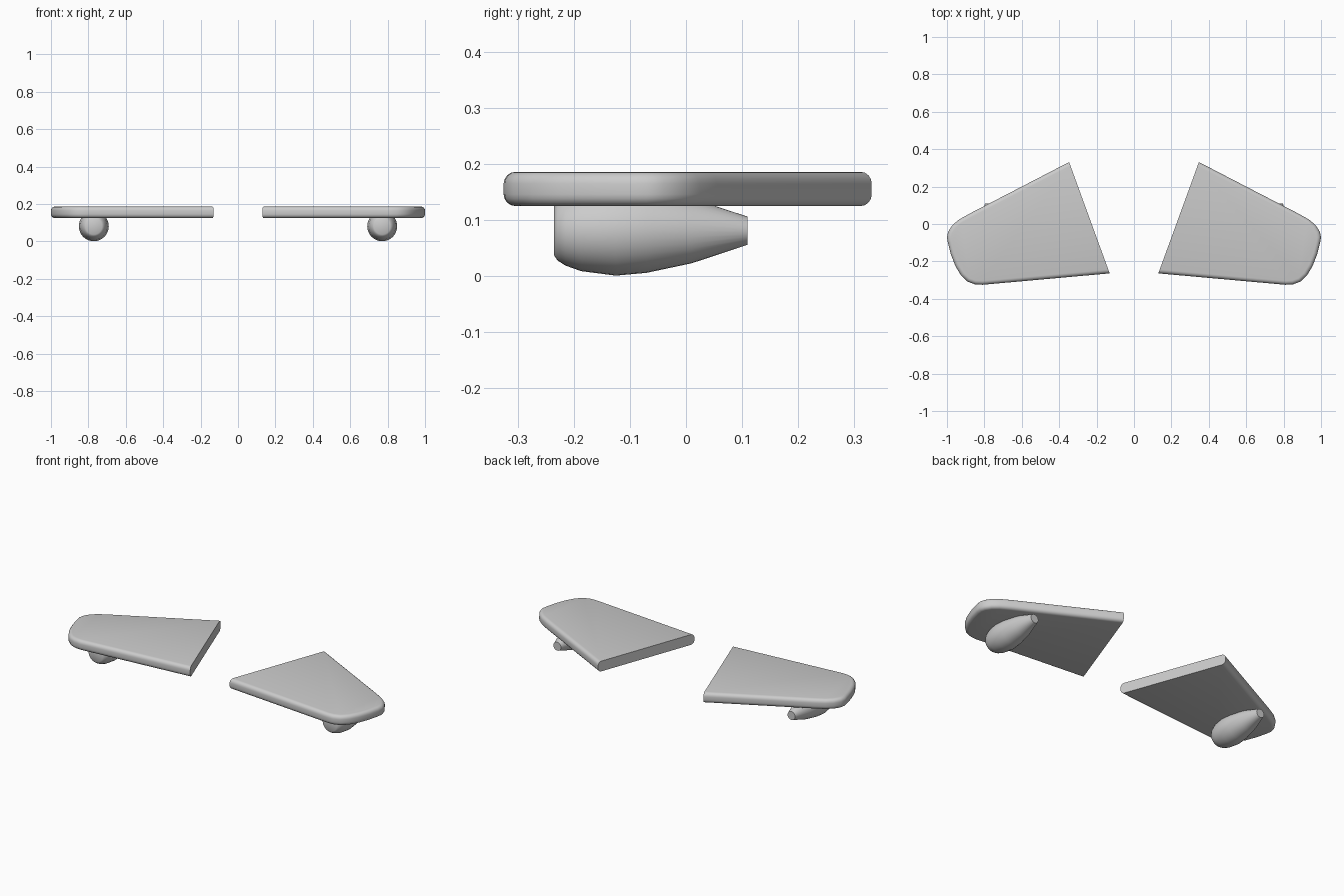
import bpy
import bmesh
import math
from mathutils import Vector

cube = bpy.data.objects.get("Cube")
if cube:
    bpy.data.objects.remove(cube, do_unlink=True)

grey = bpy.data.materials.new("plain grey")
grey.use_nodes = True
grey.diffuse_color = (0.6, 0.6, 0.6, 1)
grey.node_tree.nodes["Principled BSDF"].inputs["Base Color"].default_value = (0.6, 0.6, 0.6, 1)

# Wing outline: root leading, round the tip, to root trailing
WING = [(0.13, -0.264), (0.81, -0.325), (0.85, -0.323), (0.89, -0.308),
        (0.925, -0.275), (0.955, -0.225), (0.98, -0.16), (0.995, -0.10),
        (1.0, -0.07), (0.993, -0.04), (0.97, -0.005), (0.935, 0.024),
        (0.88, 0.055), (0.347, 0.331)]
BOTTOM, TOP = 0.125, 0.186

# Pod profile: (y, radius)
POD = [(-0.235, 0), (-0.235, 0.044), (-0.229, 0.053), (-0.215, 0.062),
       (-0.187, 0.072), (-0.125, 0.08), (-0.07, 0.075), (0.01, 0.058),
       (0.11, 0.025), (0.11, 0)]
POD_X, POD_Z, SIDES = 0.771, 0.081, 32


def finish(name, bm):
    bmesh.ops.recalc_face_normals(bm, faces=bm.faces)
    mesh = bpy.data.meshes.new(name)
    bm.to_mesh(mesh)
    bm.free()
    mesh.materials.append(grey)
    obj = bpy.data.objects.new(name, mesh)
    bpy.context.collection.objects.link(obj)
    bpy.ops.object.select_all(action='DESELECT')
    obj.select_set(True)
    bpy.context.view_layer.objects.active = obj
    bpy.ops.object.shade_smooth_by_angle(angle=math.radians(40))


def wing(name, side):
    bm = bmesh.new()
    base = bm.faces.new([bm.verts.new((side * x, y, BOTTOM)) for x, y in WING])
    up = bmesh.ops.extrude_face_region(bm, geom=[base], use_keep_orig=True)["geom"]
    bmesh.ops.translate(bm, vec=(0, 0, TOP - BOTTOM),
                        verts=[v for v in up if isinstance(v, bmesh.types.BMVert)])
    bmesh.ops.recalc_face_normals(bm, faces=bm.faces)
    # Round the rims, leaving the root cut square
    rims = [e for e in bm.edges
            if abs(e.verts[0].co.z - e.verts[1].co.z) < 0.001
            and max(abs(v.co.x) for v in e.verts) > 0.4]
    bmesh.ops.bevel(bm, geom=rims, offset=0.021, segments=4, profile=0.5,
                    affect='EDGES', clamp_overlap=False)
    finish(name, bm)


def pod(name, side):
    bm = bmesh.new()
    centre = Vector((side * POD_X, 0, POD_Z))
    verts = [bm.verts.new(centre + Vector((r, y, 0))) for y, r in POD]
    edges = [bm.edges.new(pair) for pair in zip(verts, verts[1:])]
    bmesh.ops.spin(bm, geom=verts + edges, cent=centre, axis=(0, 1, 0),
                   angle=math.tau, steps=SIDES)
    bmesh.ops.remove_doubles(bm, verts=bm.verts, dist=0.0005)
    finish(name, bm)


for label, side in (("left", 1), ("right", -1)):
    wing(label + "_wing", side)
    pod(label + "_pod", side)
